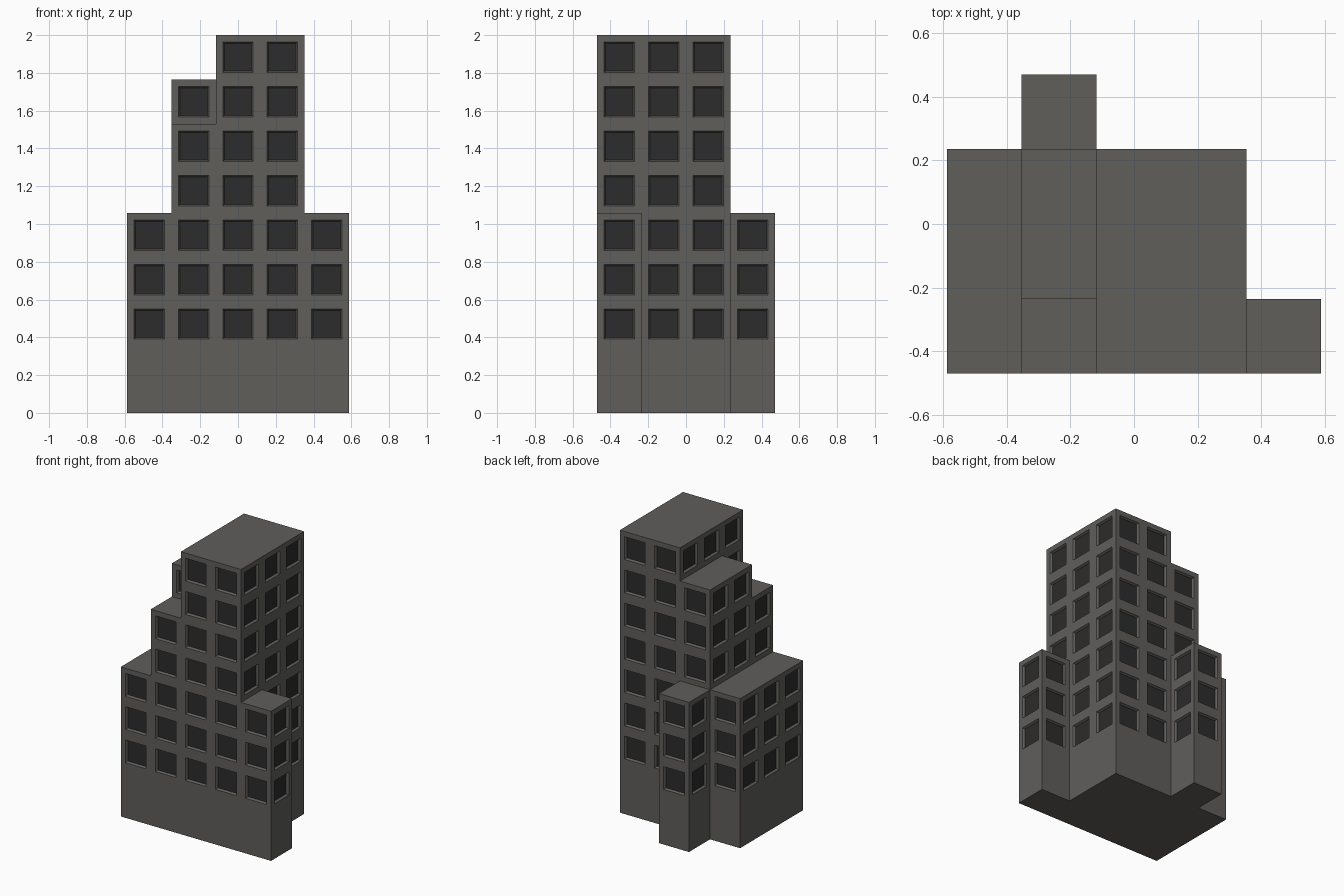
import bpy, bmesh
from mathutils import Vector

if "Cube" in bpy.data.objects:
    bpy.data.objects.remove(bpy.data.objects["Cube"])

C = 2 / 8.5            # bay width = storey height
GROUND = 1.5 * C       # plain ground storey
# storeys above ground: rows run front to back, columns left to right
STOREYS = [[3, 5, 7, 7, 3],
           [3, 6, 7, 7, 0],
           [3, 6, 7, 7, 0],
           [0, 3, 0, 0, 0]]
SIDES = [(1, 0), (-1, 0), (0, 1), (0, -1)]
UP = Vector((0, 0, 1))


def storeys(i, j):
    return STOREYS[j][i] if 0 <= i < 5 and 0 <= j < 4 else 0


def quad(bm, centre, u, v):
    """Rectangle from half-extents u, v; normal is u x v."""
    return bm.faces.new([bm.verts.new(centre + a * u + b * v)
                         for a, b in ((-1, -1), (1, -1), (1, 1), (-1, 1))])


def finish(bm, name, colour):
    bmesh.ops.remove_doubles(bm, verts=bm.verts, dist=1e-4)
    mesh = bpy.data.meshes.new(name)
    bm.to_mesh(mesh)
    bm.free()
    mat = bpy.data.materials.new(name + "_colour")
    mat.diffuse_color = colour
    mat.use_nodes = True
    mat.node_tree.nodes["Principled BSDF"].inputs["Base Color"].default_value = mat.diffuse_color
    mesh.materials.append(mat)
    obj = bpy.data.objects.new(name, mesh)
    bpy.context.collection.objects.link(obj)


walls, panes = bmesh.new(), bmesh.new()
window_faces = []
hx, hy = Vector((C / 2, 0, 0)), Vector((0, C / 2, 0))
for j in range(4):
    for i in range(5):
        n = storeys(i, j)
        if not n:
            continue
        base = Vector(((i - 2) * C, (j - 1.5) * C, 0))
        # roof and underside
        quad(walls, base + UP * (GROUND + n * C), hx, hy)
        quad(walls, base, hy, hx)
        # exposed walls
        for dx, dy in SIDES:
            m = storeys(i + dx, j + dy)
            normal = Vector((dx, dy, 0))
            edge = base + normal * C / 2
            u = UP.cross(normal) * C / 2
            if m == 0:
                quad(walls, edge + UP * GROUND / 2, u, UP * GROUND / 2)
            for k in range(m, n):
                centre = edge + UP * (GROUND + (k + 0.5) * C)
                window_faces.append(quad(walls, centre, u, UP * C / 2))

# window openings: flat surround, then a sloped reveal
bmesh.ops.recalc_face_normals  # faces are already wound outward
walls.normal_update()
bmesh.ops.inset_individual(walls, faces=window_faces, thickness=0.037,
                           use_even_offset=True)
walls.normal_update()
bmesh.ops.inset_individual(walls, faces=window_faces, thickness=0.008,
                           depth=-0.015, use_even_offset=True)

# window panes become their own object
for f in window_faces:
    panes.faces.new([panes.verts.new(v.co) for v in f.verts])
bmesh.ops.delete(walls, geom=window_faces, context='FACES_ONLY')

finish(walls, "building_walls", (0.115, 0.112, 0.105, 1))
finish(panes, "window_panes", (0.025, 0.025, 0.025, 1))
